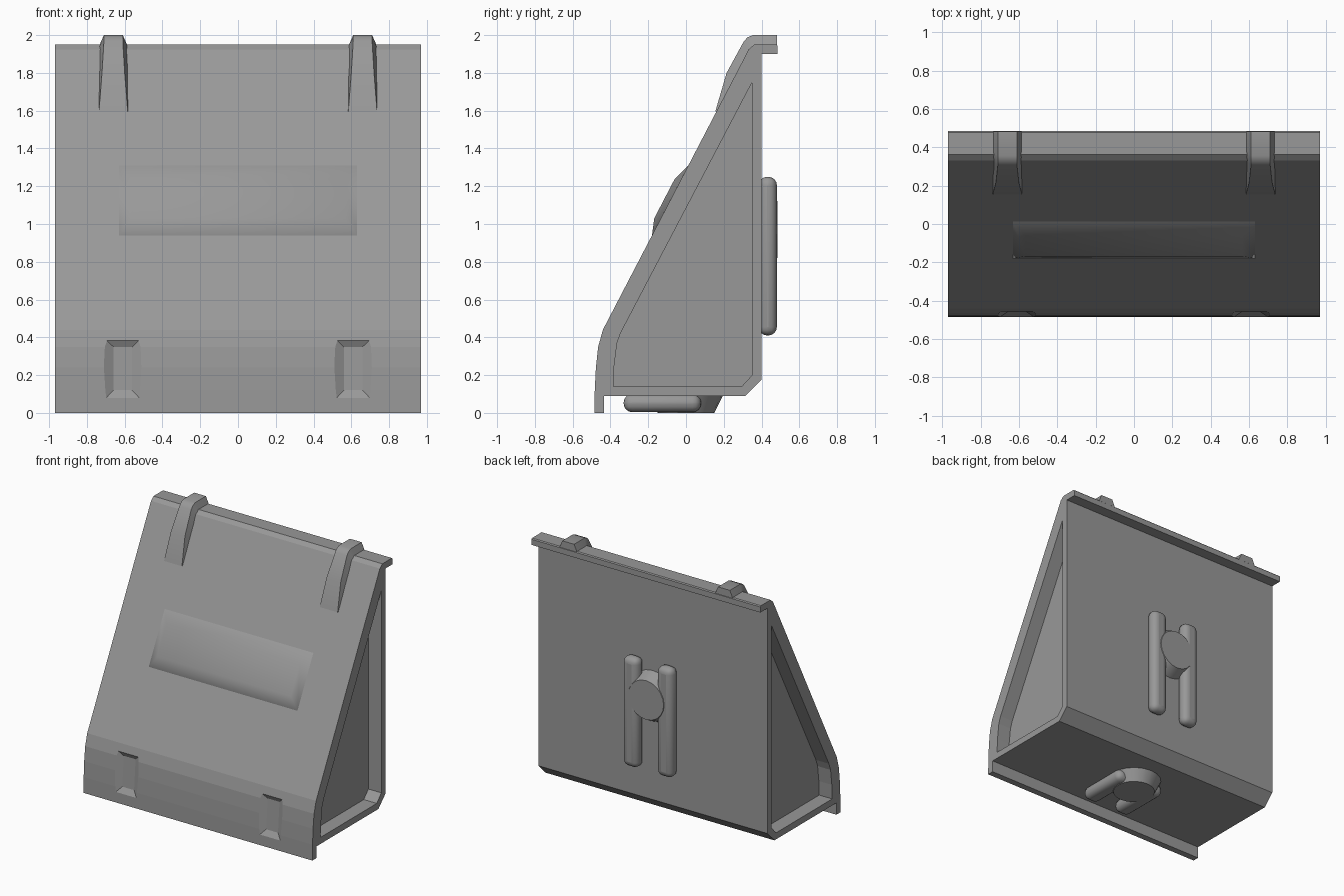
import bpy, bmesh, math

if "Cube" in bpy.data.objects:
    bpy.data.objects.remove(bpy.data.objects["Cube"])

grey = bpy.data.materials.new("dark_grey")
grey.diffuse_color = (0.315, 0.315, 0.315, 1)
grey.use_nodes = True
grey.node_tree.nodes["Principled BSDF"].inputs["Base Color"].default_value = grey.diffuse_color


def loft(name, rings):
    """Skin closed rings of points in order and cap both ends."""
    bm = bmesh.new()
    rows = [[bm.verts.new(p) for p in ring] for ring in rings]
    n = len(rows[0])
    for a, b in zip(rows, rows[1:]):
        for i in range(n):
            j = (i + 1) % n
            bm.faces.new((a[i], a[j], b[j], b[i]))
    bm.faces.new(rows[0])
    bm.faces.new(rows[-1])
    bmesh.ops.recalc_face_normals(bm, faces=bm.faces[:])
    mesh = bpy.data.meshes.new(name)
    bm.to_mesh(mesh)
    bm.free()
    mesh.materials.append(grey)
    ob = bpy.data.objects.new(name, mesh)
    bpy.context.collection.objects.link(ob)
    return ob


def prism(name, profile, x0, x1):
    return loft(name, [[(x, y, z) for y, z in profile] for x in (x0, x1)])


def cut(target, cutter):
    cutter.hide_render = True
    cutter.hide_set(True)
    mod = target.modifiers.new("cut", 'BOOLEAN')
    mod.operation = 'DIFFERENCE'
    mod.solver = 'EXACT'
    mod.object = cutter


def smooth(ob, angle=35):
    bpy.ops.object.select_all(action='DESELECT')
    ob.select_set(True)
    bpy.context.view_layer.objects.active = ob
    bpy.ops.object.shade_smooth_by_angle(angle=math.radians(angle))


def slope_y(z):
    return -0.18 + 0.52 * (z - 0.94)


# Wedge body with top and bottom lips
shell = prism("wedge_body", [
    (-0.485, 0), (-0.483, 0.12), (-0.477, 0.24), (-0.465, 0.35), (-0.44, 0.44),
    (0.31, 1.882), (0.332, 1.925), (0.362, 1.95), (0.478, 1.95), (0.485, 1.943),
    (0.485, 1.90), (0.40, 1.90), (0.40, 0.175), (0.315, 0.09),
    (-0.435, 0.09), (-0.435, 0)], -0.97, 0.97)

# Recessed side panels
pocket = [(0.35, 1.75), (0.35, 0.20), (0.295, 0.14), (-0.385, 0.14),
          (-0.38, 0.25), (-0.365, 0.37), (-0.345, 0.425)]
for s in (-1, 1):
    cut(shell, prism("side_recess_cutter", pocket, s * 0.86, s * 1.1))

# Tapered notches low on the front
for cx in (-0.61, 0.61):
    rings = []
    for hw, zb, zt, yb, yt in ((0.133, 0.03, 0.43, -0.515, -0.48),
                               (0.05, 0.12, 0.35, -0.458, -0.44)):
        rings.append([(cx - hw, yb, zb), (cx + hw, yb, zb),
                      (cx + hw, yt, zt), (cx - hw, yt, zt)])
    cut(shell, loft("front_notch_cutter", rings))

# Raised panel on the slope
rings = []
for hw, zb, zt, out in ((0.63, 0.93, 1.32, -0.01), (0.63, 0.94, 1.31, 0.0),
                        (0.565, 1.03, 1.24, 0.035)):
    yb, yt = slope_y(zb) - out, slope_y(zt) - out
    rings.append([(-hw, yb, zb), (hw, yb, zb), (hw, yt, zt), (-hw, yt, zt)])
smooth(loft("raised_front_panel", rings))

# Straps folding over the top edge
strap = [  # base y, base z, outer y, outer z, outer half width
    (0.175, 1.595, 0.155, 1.595, 0.076), (0.27, 1.77, 0.215, 1.80, 0.06),
    (0.335, 1.89, 0.305, 1.965, 0.05), (0.355, 1.925, 0.325, 1.988, 0.05),
    (0.38, 1.935, 0.355, 2.0, 0.05), (0.483, 1.935, 0.483, 2.0, 0.05)]
for side, cx in (("left", -0.66), ("right", 0.66)):
    smooth(loft("top_strap_" + side, [
        [(cx - 0.079, by, bz), (cx - hw, oy, oz), (cx + hw, oy, oz), (cx + 0.079, by, bz)]
        for by, bz, oy, oz, hw in strap]), 60)


# Rounded rails on the back and the underside
def rail(name, lo, hi):
    corners = [(lo[0], lo[1]), (hi[0], lo[1]), (hi[0], hi[1]), (lo[0], hi[1])]
    ob = loft(name, [[(x, y, z) for x, y in corners] for z in (lo[2], hi[2])])
    mod = ob.modifiers.new("round", 'BEVEL')
    mod.width = 0.045
    mod.segments = 4
    smooth(ob)


for side, cx in (("left", -0.145), ("right", 0.145)):
    rail("back_rail_" + side, (cx - 0.066, 0.385, 0.41), (cx + 0.066, 0.481, 1.25))
    rail("bottom_rail_" + side, (cx - 0.066, -0.33, 0.004), (cx + 0.066, 0.08, 0.10))


# Tapered round bosses between the rails
def circle(r):
    return [(r * math.cos(i * math.tau / 20), r * math.sin(i * math.tau / 20)) for i in range(20)]


smooth(loft("back_boss", [[(a, y, 0.97 + b) for a, b in circle(r)]
                          for r, y in ((0.2, 0.39), (0.15, 0.485))]))
smooth(loft("bottom_boss", [[(a, b, z) for a, b in circle(r)]
                            for r, z in ((0.2, 0.10), (0.15, 0.0))]))
